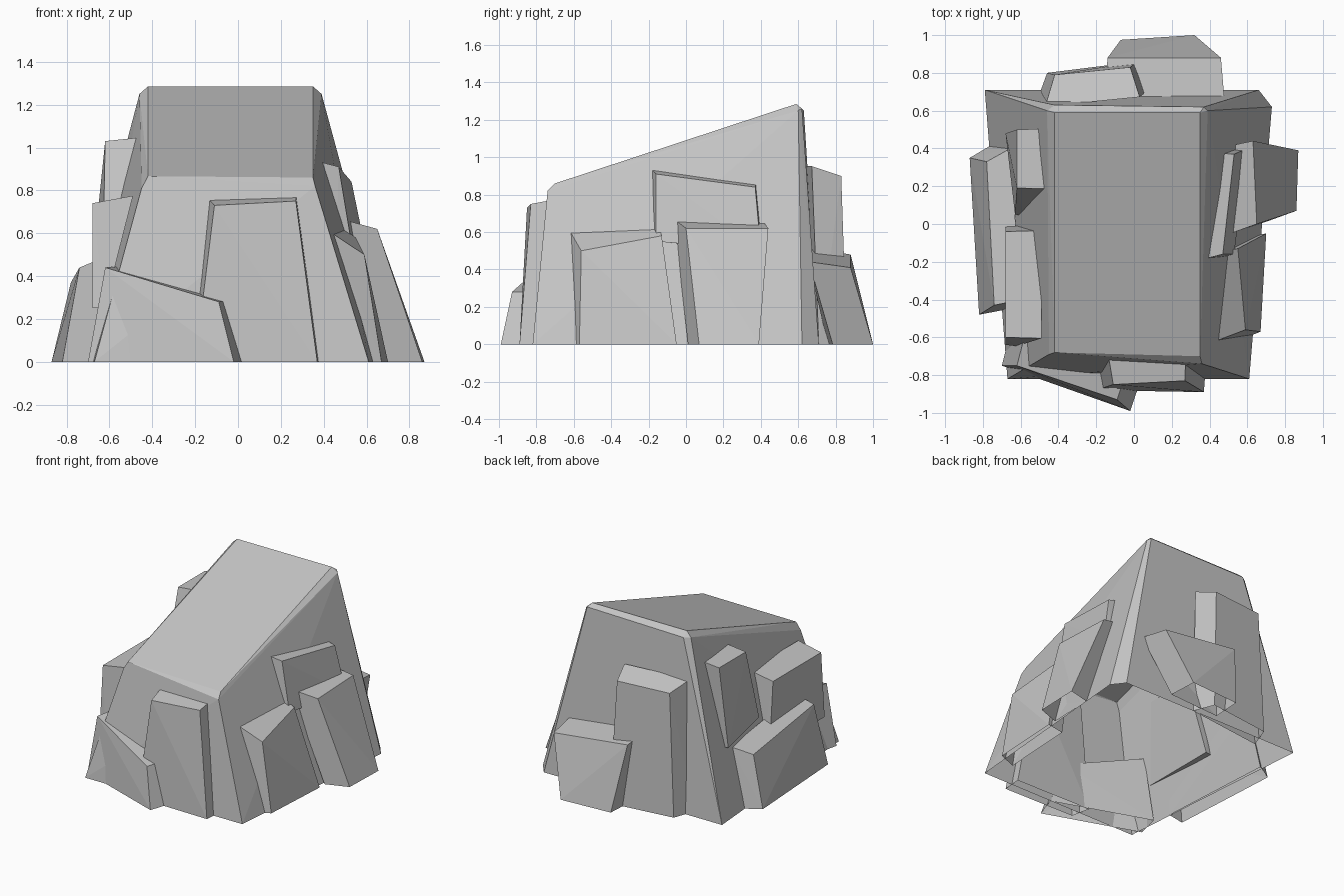
import bpy
import bmesh
import math
from mathutils import Vector

cube = bpy.data.objects.get("Cube")
if cube:
    bpy.data.objects.remove(cube, do_unlink=True)

# Single stone colour
stone = bpy.data.materials.new("stone_grey")
stone.use_nodes = True
stone.diffuse_color = (0.56, 0.56, 0.56, 1)
stone.node_tree.nodes["Principled BSDF"].inputs["Base Color"].default_value = stone.diffuse_color


def hull(name, points):
    """Flat-faced convex boulder through the points, left open where it meets the ground."""
    bm = bmesh.new()
    for point in points:
        bm.verts.new(point)
    bmesh.ops.convex_hull(bm, input=bm.verts[:])
    loose = [v for v in bm.verts if not v.link_faces]
    bmesh.ops.delete(bm, geom=loose, context='VERTS')
    bmesh.ops.recalc_face_normals(bm, faces=bm.faces[:])
    bmesh.ops.dissolve_limit(bm, angle_limit=math.radians(2), verts=bm.verts[:], edges=bm.edges[:])
    ground = [f for f in bm.faces if all(v.co.z < 0.01 for v in f.verts)]
    bmesh.ops.delete(bm, geom=ground, context='FACES')
    mesh = bpy.data.meshes.new(name)
    bm.to_mesh(mesh)
    bm.free()
    mesh.materials.append(stone)
    obj = bpy.data.objects.new(name, mesh)
    bpy.context.scene.collection.objects.link(obj)


def slab(name, face, inward, grow=1.06, foot=1):
    """Rock slab: an outer face (two low corners, two high) pushed into the core and widened.
    The low corners are pushed only by the foot share of the inward move."""
    outer = [Vector(p) for p in face]
    middle = sum(outer, Vector()) / len(outer)
    inner = []
    for p, share in zip(outer, (foot, foot, 1, 1)):
        q = middle + (p - middle) * grow + Vector(inward) * share
        q.z = 0 if p.z == 0 else q.z
        inner.append(q)
    hull(name, outer + inner)


# Core with a sloping top and chamfered rim
slope = [(0.35, -0.7, 0.86), (-0.42, -0.68, 0.866), (0.35, 0.59, 1.285), (-0.42, 0.59, 1.285)]
rim = [(0.36, -0.74, 0.82), (-0.45, -0.69, 0.81), (0.39, 0.6, 1.25),
       (-0.46, 0.6, 1.25), (0.37, 0.62, 1.26), (-0.42, 0.63, 1.25)]
base = [(0.61, -0.82, 0), (-0.67, -0.82, 0), (-0.79, 0.71, 0), (0.66, 0.71, 0), (0.73, 0.62, 0)]
hull("rock_core", slope + rim + base)

# Front slabs
slab("front_low_slab",
     [(-0.7, -0.75, 0), (-0.02, -0.99, 0), (-0.09, -0.93, 0.28), (-0.62, -0.75, 0.44)],
     (0.05, 0.17, 0), 1.02)
slab("front_tall_slab",
     [(-0.2, -0.88, 0), (0.37, -0.89, 0), (0.27, -0.83, 0.75), (-0.11, -0.85, 0.73)],
     (-0.01, 0.14, 0), 1.07)

# Left side slabs
slab("left_front_slab",
     [(0.67, -0.57, 0), (0.7, -0.05, 0), (0.55, -0.13, 0.58), (0.59, -0.56, 0.5)],
     (-0.14, -0.04, 0.08))
slab("left_rear_slab",
     [(0.86, 0.07, 0), (0.87, 0.39, 0), (0.63, 0.44, 0.62), (0.65, 0, 0.62)],
     (-0.17, -0.05, 0.03))
slab("left_upper_slab",
     [(0.53, -0.16, 0.55), (0.6, 0.4, 0.5), (0.53, 0.37, 0.84), (0.47, -0.16, 0.91)],
     (-0.1, -0.01, 0.015), 1.06, 0.7)

# Right side slabs
slab("right_low_slab",
     [(-0.87, 0.35, 0), (-0.82, -0.48, 0), (-0.74, -0.43, 0.44), (-0.78, 0.33, 0.37)],
     (0.13, 0.05, 0.04))
slab("right_front_slab",
     [(-0.68, 0, 0.25), (-0.68, -0.64, 0.25), (-0.68, -0.6, 0.74), (-0.68, -0.04, 0.74)],
     (0.19, 0, 0.03), 1.02, 0.3)
slab("right_upper_slab",
     [(-0.68, 0.48, 0.45), (-0.63, 0.05, 0.5), (-0.62, 0.19, 1.03), (-0.62, 0.5, 1.03)],
     (0.15, 0, 0.01), 1.02, 0.3)

# Back slabs
slab("back_low_slab",
     [(-0.07, 0.975, 0), (0.32, 1, 0), (0.46, 0.88, 0.41), (-0.14, 0.88, 0.48)],
     (0, -0.22, 0.02))
slab("back_tall_slab",
     [(-0.46, 0.8, 0), (0.02, 0.86, 0), (-0.02, 0.83, 0.9), (-0.42, 0.79, 0.9)],
     (0, -0.16, -0.06), 1.25)
